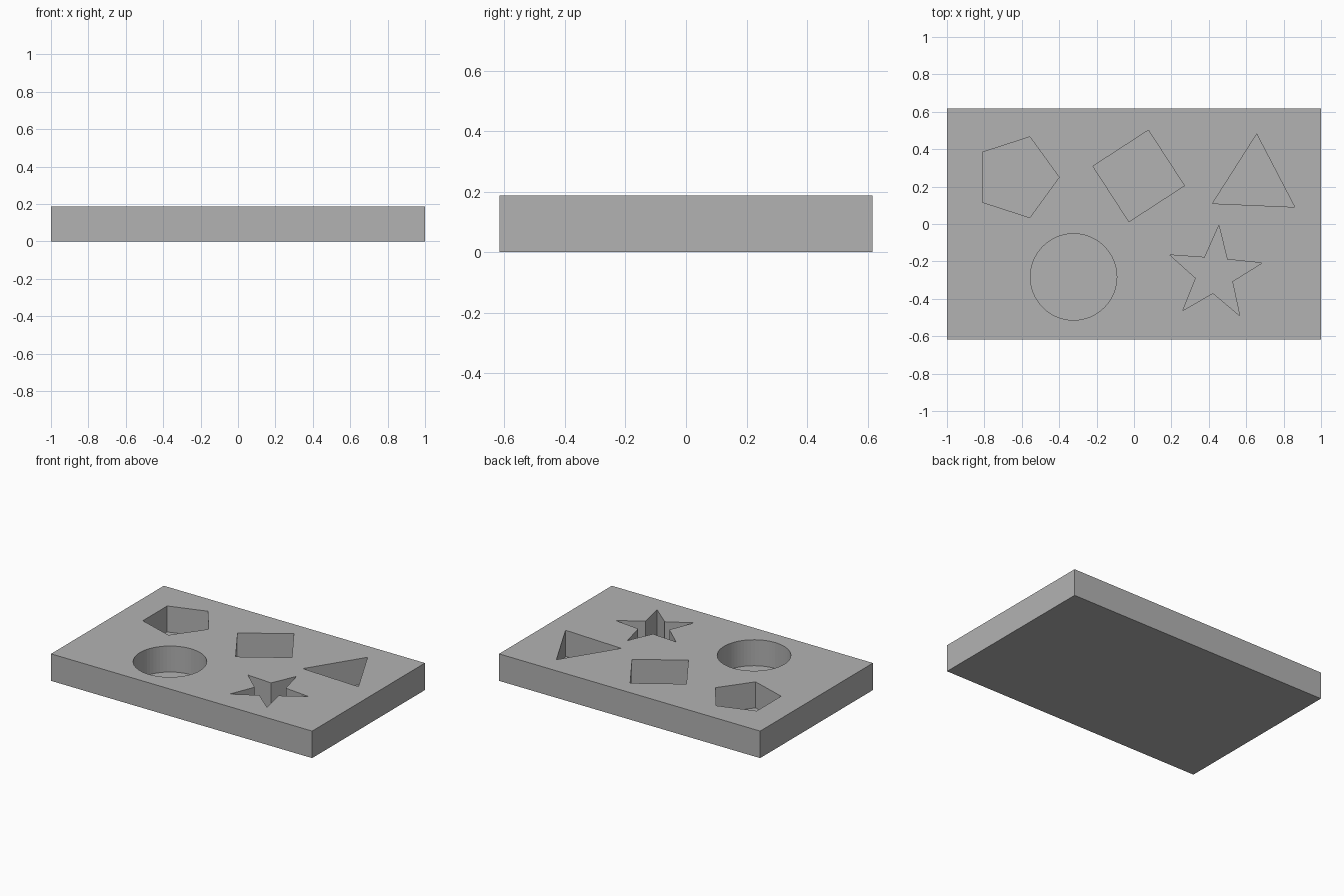
import bpy, bmesh
from math import cos, sin, radians, tau

cube = bpy.data.objects.get("Cube")
if cube:
    bpy.data.objects.remove(cube, do_unlink=True)

LENGTH, WIDTH, HEIGHT, FLOOR = 2.0, 1.234, 0.187, 0.007

grey = bpy.data.materials.new("plain grey")
grey.use_nodes = True
colour = (0.45, 0.45, 0.45, 1)
grey.diffuse_color = colour
grey.node_tree.nodes["Principled BSDF"].inputs["Base Color"].default_value = colour


def outline(x, y, sides, radius, angle, inner=None):
    """Regular polygon, or a star when an inner radius is given."""
    count = sides * 2 if inner else sides
    points = []
    for i in range(count):
        r = inner if inner and i % 2 else radius
        a = radians(angle) + tau * i / count
        points.append((x + r * cos(a), y + r * sin(a)))
    return points


def add_prism(bm, points, bottom, top):
    face = bm.faces.new([bm.verts.new((x, y, bottom)) for x, y in points])
    raised = bmesh.ops.extrude_face_region(bm, geom=[face])["geom"]
    verts = [v for v in raised if isinstance(v, bmesh.types.BMVert)]
    bmesh.ops.translate(bm, verts=verts, vec=(0, 0, top - bottom))


def make_object(name, outlines, bottom, top):
    bm = bmesh.new()
    for points in outlines:
        add_prism(bm, points, bottom, top)
    bmesh.ops.recalc_face_normals(bm, faces=bm.faces)
    mesh = bpy.data.meshes.new(name)
    bm.to_mesh(mesh)
    bm.free()
    mesh.materials.append(grey)
    obj = bpy.data.objects.new(name, mesh)
    bpy.context.collection.objects.link(obj)
    return obj


# Rectangular board
hx, hy = LENGTH / 2, WIDTH / 2
board = make_object("board", [[(-hx, -hy), (hx, -hy), (hx, hy), (-hx, hy)]], 0, HEIGHT)

# Recesses: pentagon, square, triangle, circle and star
recesses = [
    outline(-0.627, 0.25, 5, 0.227, 0),
    outline(0.025, 0.257, 4, 0.25, 78),
    outline(0.645, 0.227, 3, 0.254, 87.5),
    outline(-0.323, -0.283, 64, 0.231, 0),
    outline(0.431, -0.267, 5, 0.26, 85, inner=0.103),
]
cutter = make_object("recess_cutter", recesses, FLOOR, HEIGHT + 0.1)
cutter.hide_render = True

# Cut the recesses, then keep only the finished board
cut = board.modifiers.new("recesses", "BOOLEAN")
cut.operation = "DIFFERENCE"
cut.solver = "EXACT"
cut.object = cutter
bpy.context.view_layer.update()
finished = bpy.data.meshes.new_from_object(board.evaluated_get(bpy.context.evaluated_depsgraph_get()))
board.modifiers.clear()
board.data = finished
bpy.data.objects.remove(cutter, do_unlink=True)
